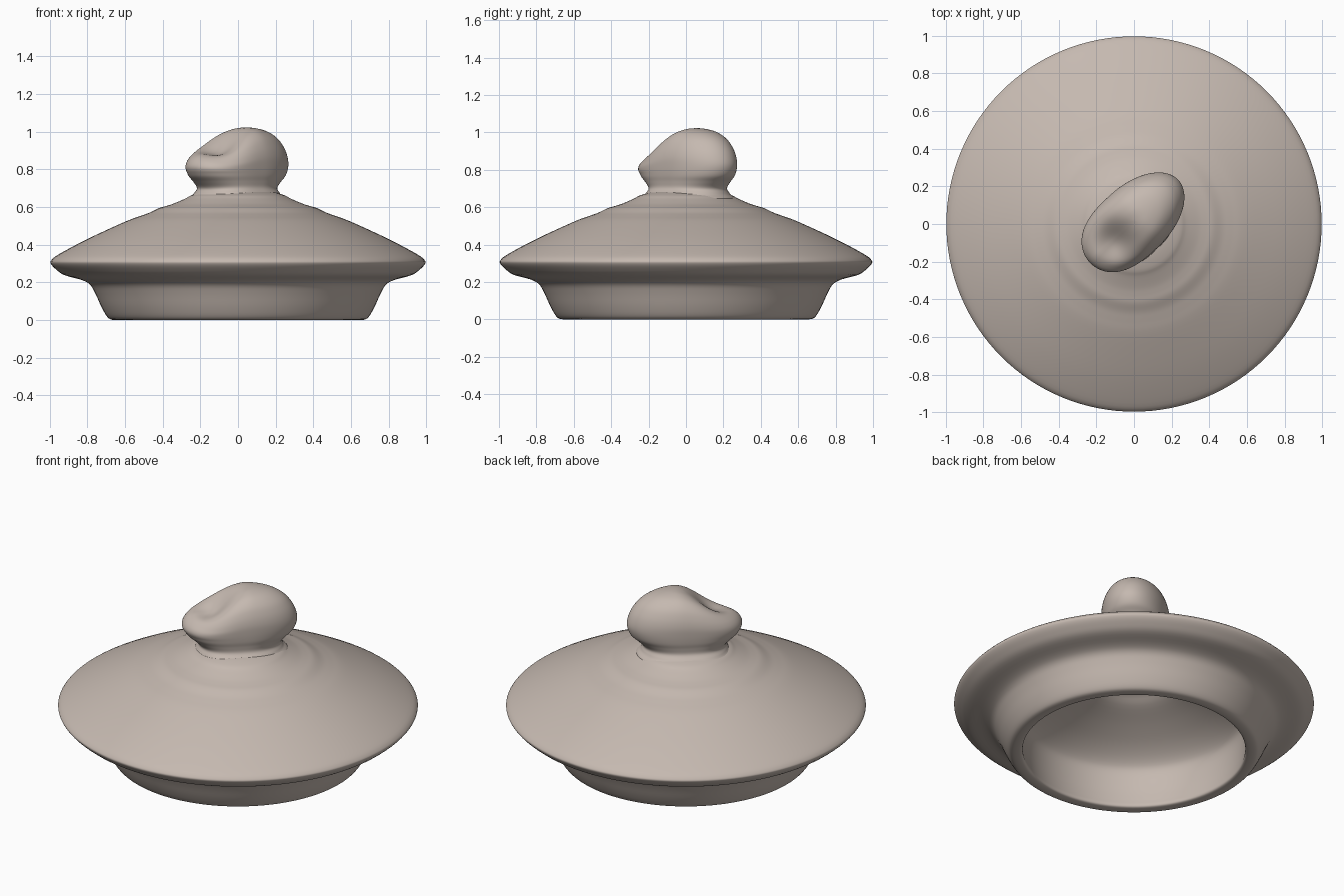
import bpy, bmesh, math
from mathutils import Vector

if "Cube" in bpy.data.objects:
    bpy.data.objects.remove(bpy.data.objects["Cube"])

clay = bpy.data.materials.new("pale clay")
clay.diffuse_color = (0.56, 0.485, 0.435, 1)
clay.use_nodes = True
clay.node_tree.nodes["Principled BSDF"].inputs["Base Color"].default_value = clay.diffuse_color


def spline(points, steps):
    """Catmull-Rom curve through the points."""
    pts = [Vector(p) for p in points]
    out = []
    for i in range(len(pts) - 1):
        p0, p1 = pts[max(i - 1, 0)], pts[i]
        p2, p3 = pts[i + 1], pts[min(i + 2, len(pts) - 1)]
        for k in range(steps):
            t = k / steps
            out.append(0.5 * (2 * p1 + (p2 - p0) * t + (2 * p0 - 5 * p1 + 4 * p2 - p3) * t * t
                              + (3 * p1 - p0 - 3 * p2 + p3) * t ** 3))
    return out + [pts[-1]]


def skin(name, rows, segments, place, angle):
    """Join closed rings (first and last rows collapse to a point) into a smooth solid."""
    bm = bmesh.new()
    rings = [[bm.verts.new(place(row, 2 * math.pi * k / segments)) for k in range(segments)]
             for row in rows]
    for lo, hi in zip(rings, rings[1:]):
        for k in range(segments):
            n = (k + 1) % segments
            bm.faces.new((lo[k], lo[n], hi[n], hi[k]))
    bmesh.ops.remove_doubles(bm, verts=bm.verts, dist=1e-5)
    bmesh.ops.recalc_face_normals(bm, faces=bm.faces)
    mesh = bpy.data.meshes.new(name)
    bm.to_mesh(mesh)
    bm.free()
    mesh.materials.append(clay)
    obj = bpy.data.objects.new(name, mesh)
    bpy.context.collection.objects.link(obj)
    bpy.ops.object.select_all(action='DESELECT')
    obj.select_set(True)
    bpy.context.view_layer.objects.active = obj
    bpy.ops.object.shade_smooth_by_angle(angle=math.radians(angle))
    return obj


# Lid: hollow inside, foot ring, overhanging flange and stepped dome (radius, height)
inside = [(0, .52), (.10, .515), (.20, .49), (.27, .45), (.40, .395), (.52, .335), (.60, .275),
          (.628, .22), (.63, .12), (.622, .05), (.617, .015), (.63, .002)]
outside = [(.67, .002), (.695, .018), (.725, .07), (.757, .14), (.785, .187), (.83, .213),
           (.92, .238), (.965, .268), (.993, .298), (.991, .318), (.95, .350), (.80, .430),
           (.60, .522), (.52, .552), (.47, .570), (.42, .594), (.38, .606), (.34, .619),
           (.28, .645), (.24, .665), (.15, .685), (0, .69)]
skin("lid", spline(inside + outside, 4), 128,
     lambda p, a: (max(p.x, 0) * math.cos(a), max(p.x, 0) * math.sin(a), max(p.y, 0)), 50)

# Knob: oval rings (half length, half width, height) along a diagonal
knob_rows = [(0, 0, .63), (.25, .22, .635), (.24, .20, .67), (.230, .175, .70),
             (.262, .176, .735), (.300, .183, .77), (.318, .187, .82), (.310, .186, .87),
             (.285, .174, .92), (.242, .150, .967), (.175, .110, 1.003), (.09, .055, 1.021),
             (0, 0, 1.025)]


def knob_point(p, angle):
    s = max(p.x, 0) * math.cos(angle)
    t = max(p.y, 0) * math.sin(angle)
    z = p.z
    # low end is blunter than the upright end
    t *= 1 + .22 * max(-math.cos(angle), 0) ** 1.5
    if z > .78:
        # low end slopes down and carries a thumb dent
        f = min(max((.06 - s) / .34, 0), 1)
        f = f * f * (3 - 2 * f)
        z = .78 + (z - .78) * (1 - .30 * f)
        dent = math.exp(-((s + .15) / .10) ** 2 - ((t + .015) / .11) ** 2)
        z -= .075 * dent * min((z - .78) / .08, 1)
        z -= .025 * f * max(-t, 0) / .18 * min((z - .78) / .08, 1)
    s += .003
    if s < 0:
        s *= 1.02
    c = math.radians(43)
    return (s * math.cos(c) - t * math.sin(c), .015 + s * math.sin(c) + t * math.cos(c), z)


skin("knob", spline(knob_rows, 5), 80, knob_point, 70)
